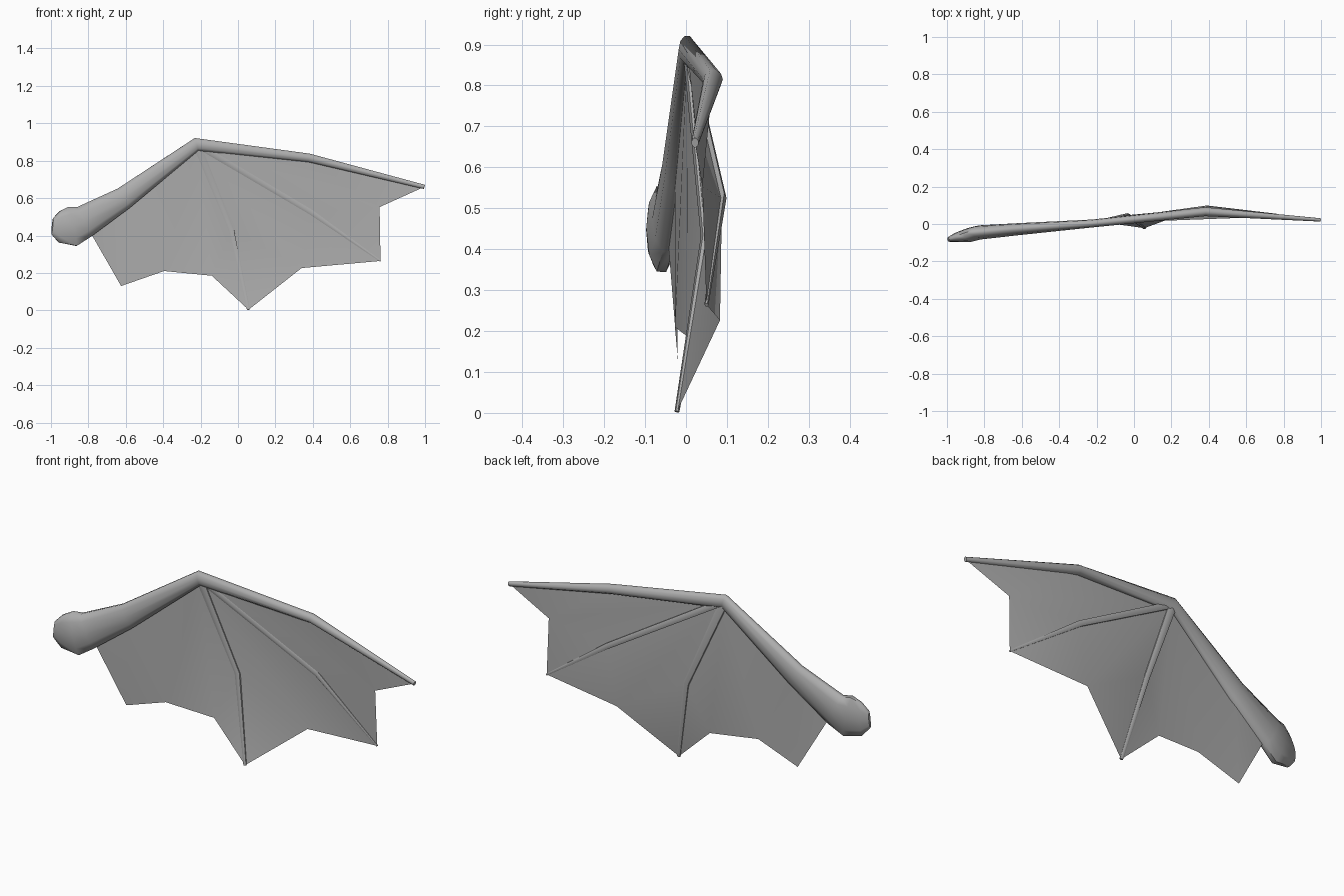
import bpy, bmesh, math
from mathutils import Vector

if "Cube" in bpy.data.objects:
    bpy.data.objects.remove(bpy.data.objects["Cube"])

# Dark grey shared by bones and membrane
grey = bpy.data.materials.new('dark_grey')
grey.diffuse_color = (0.42, 0.42, 0.42, 1)
grey.use_nodes = True
grey.node_tree.nodes["Principled BSDF"].inputs["Base Color"].default_value = grey.diffuse_color


def finish(name, bm, angle):
    bmesh.ops.recalc_face_normals(bm, faces=bm.faces)
    me = bpy.data.meshes.new(name)
    bm.to_mesh(me)
    bm.free()
    me.materials.append(grey)
    ob = bpy.data.objects.new(name, me)
    bpy.context.collection.objects.link(ob)
    bpy.ops.object.select_all(action='DESELECT')
    ob.select_set(True)
    bpy.context.view_layer.objects.active = ob
    bpy.ops.object.shade_smooth_by_angle(angle=math.radians(angle))
    return ob


def limb(name, path, sides=8):
    """Tapered elliptical tube; path rows are x, y, z, in-plane radius, depth radius."""
    bm = bmesh.new()
    pts = [Vector(p[:3]) for p in path]
    rings = []
    for i, p in enumerate(path):
        before = (pts[i] - pts[i - 1]).normalized() if i else Vector()
        after = (pts[i + 1] - pts[i]).normalized() if i < len(pts) - 1 else Vector()
        t = (before + after).normalized()
        u = Vector((-t.z, 0, t.x)).normalized()
        v = t.cross(u)
        ring = []
        for k in range(sides):
            a = 2 * math.pi * (k + 0.5) / sides
            ring.append(bm.verts.new(pts[i] + u * p[3] * math.cos(a) + v * p[4] * math.sin(a)))
        rings.append(ring)
    for a, b in zip(rings, rings[1:]):
        for k in range(sides):
            n = (k + 1) % sides
            bm.faces.new((a[k], a[n], b[n], b[k]))
    bm.faces.new(rings[0])
    bm.faces.new(rings[-1])
    return finish(name, bm, 60)


# Joints shared by the bones and the membrane
P = {
    'shoulder': (-0.80, -0.045, 0.435), 'elbow': (-0.61, -0.027, 0.60),
    'wrist': (-0.222, 0.003, 0.887),
    'knuckle1': (0.38, 0.066, 0.815), 'tip1': (0.996, 0.022, 0.660),
    'knuckle2': (0.39, 0.088, 0.525), 'tip2': (0.762, 0.05, 0.264),
    'knuckle3': (-0.035, 0.047, 0.43), 'tip3': (0.056, -0.022, 0.003),
    'notch1': (0.757, 0.04, 0.552), 'notch2': (0.34, 0.083, 0.226),
    'notch3': (-0.14, 0.005, 0.185), 'notch4': (-0.395, -0.027, 0.21),
    'corner': (-0.625, -0.02, 0.13),
}

# Arm with rounded shoulder, running on into the leading finger
limb('arm_and_leading_finger', [
    (-0.993, -0.083, 0.45, 0.045, 0.012),
    (-0.955, -0.073, 0.446, 0.088, 0.025),
    (-0.885, -0.06, 0.449, 0.112, 0.038),
    (-0.825, -0.045, 0.472, 0.092, 0.038),
    (*P['elbow'], 0.064, 0.032),
    (*P['wrist'], 0.037, 0.021),
    (*P['knuckle1'], 0.024, 0.024),
    (*P['tip1'], 0.012, 0.009)], 10)

# Two thinner fingers
limb('middle_finger', [(*P['wrist'], 0.019, 0.011), (*P['knuckle2'], 0.016, 0.011),
                       (*P['tip2'], 0.005, 0.005)], 6)
limb('inner_finger', [(*P['wrist'], 0.024, 0.011), (*P['knuckle3'], 0.016, 0.011),
                      (*P['tip3'], 0.009, 0.006)], 6)

# Membrane webs between arm and fingers
webs = [
    'shoulder corner elbow', 'elbow corner notch4', 'elbow notch4 wrist',
    'wrist notch4 notch3', 'wrist notch3 knuckle3', 'knuckle3 notch3 tip3',
    'wrist knuckle3 notch2 knuckle2', 'knuckle3 tip3 notch2', 'knuckle2 notch2 tip2',
    'wrist knuckle2 notch1 knuckle1', 'knuckle2 tip2 notch1', 'knuckle1 notch1 tip1',
]
bm = bmesh.new()
verts = {n: bm.verts.new(c) for n, c in P.items()}
for w in webs:
    bm.faces.new([verts[n] for n in w.split()])
finish('wing_membrane', bm, 40)
